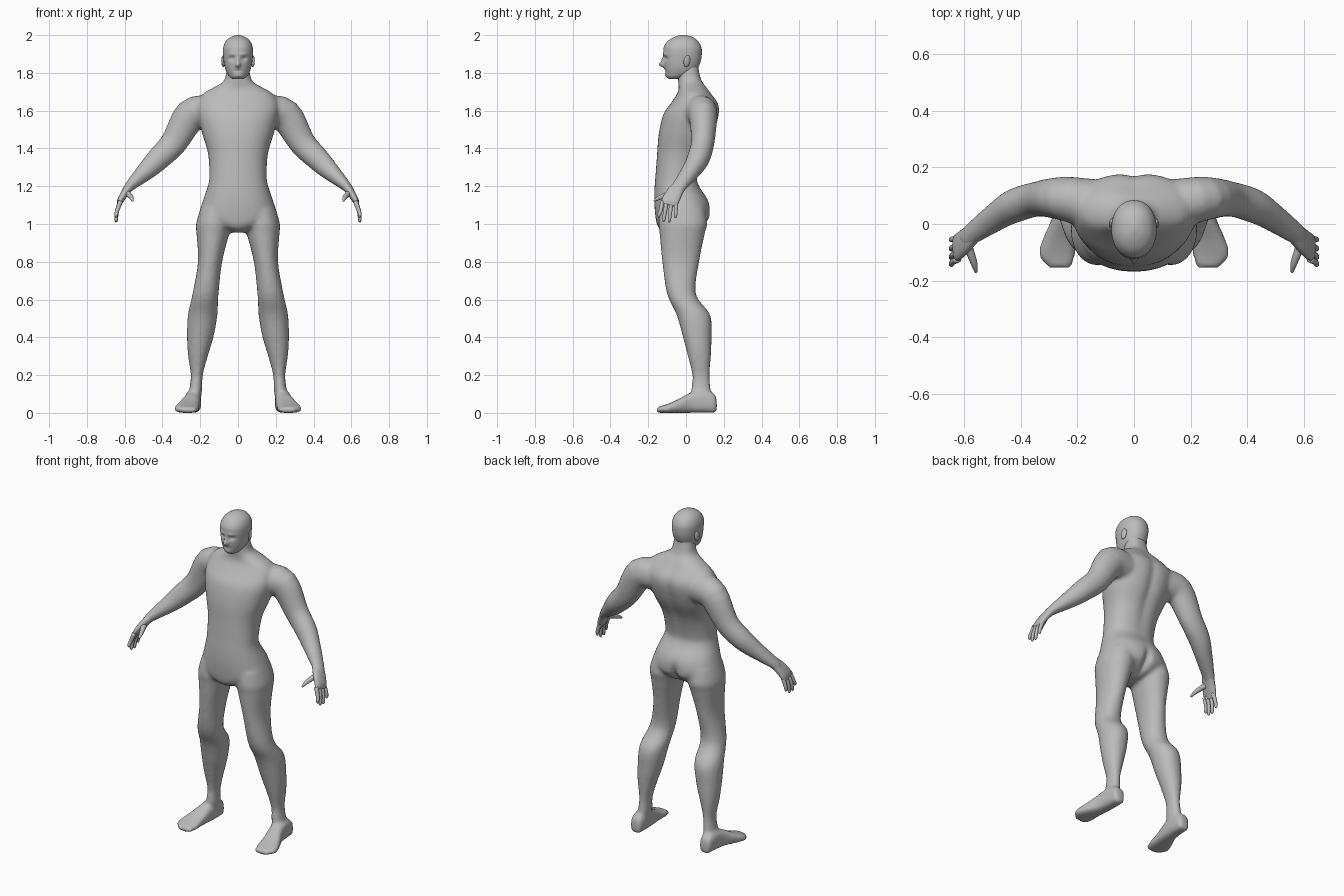
import bpy, bmesh, math
from mathutils import Vector, Matrix

grey = bpy.data.materials.new("plain grey")
grey.diffuse_color = (0.5, 0.5, 0.5, 1)


def spline(rows, steps):
    """Catmull-Rom interpolation through rows of numbers."""
    out = []
    for i in range(len(rows) - 1):
        p0, p1, p2, p3 = (rows[max(0, min(len(rows) - 1, i + k))] for k in (-1, 0, 1, 2))
        for s in range(steps):
            t = s / steps
            out.append([0.5 * (2 * b + (c - a) * t + (2 * a - 5 * b + 4 * c - d) * t * t
                        + (3 * b - a - 3 * c + d) * t ** 3)
                        for a, b, c, d in zip(p0, p1, p2, p3)])
    return out + [list(rows[-1])]


def loft(bm, rings, n=24, power=2.0, side=1, bumps=()):
    """Skin closed rings given as (centre, half axis u, half axis v)."""
    loops = []
    for c, u, v in rings:
        loop = []
        for k in range(n):
            a = 2 * math.pi * k / n
            cu, sv = math.cos(a), math.sin(a)
            p = c + u * math.copysign(abs(cu) ** (2 / power), cu) \
                  + v * math.copysign(abs(sv) ** (2 / power), sv)
            for bx, bz, sx, sz, dy, face in bumps:
                if (p.y - c.y) * face > 0:
                    p.y += dy * math.exp(-((p.x - bx) / sx) ** 2 - ((p.z - bz) / sz) ** 2)
            loop.append(bm.verts.new((p.x * side, p.y, p.z)))
        loops.append(loop)
    for a, b in zip(loops, loops[1:]):
        for k in range(n):
            bm.faces.new((a[k], a[(k + 1) % n], b[(k + 1) % n], b[k]))
    bm.faces.new(loops[0])
    bm.faces.new(loops[-1])


def upright(rows, steps=4):
    """Rows of z, centre x, half width, front y, back y."""
    return [(Vector((x, (f + b) / 2, z)), Vector((w, 0, 0)), Vector((0, (b - f) / 2, 0)))
            for z, x, w, f, b in spline(rows, steps)]


def limb(rows, steps=4):
    """Rows of x, y, z, radius, radius along y; rings lie square to the path."""
    pts = spline(rows, steps)
    rings = []
    for i, (x, y, z, r, ry) in enumerate(pts):
        t = Vector(pts[min(i + 1, len(pts) - 1)][:3]) - Vector(pts[max(i - 1, 0)][:3])
        t.normalize()
        v = Vector((0, 1, 0))
        v = (v - t * v.dot(t)).normalized()
        rings.append((Vector((x, y, z)), t.cross(v) * r, v * ry))
    return rings


def finish(bm, name):
    bmesh.ops.recalc_face_normals(bm, faces=bm.faces)
    mesh = bpy.data.meshes.new(name)
    bm.to_mesh(mesh)
    bm.free()
    for f in mesh.polygons:
        f.use_smooth = True
    mesh.materials.append(grey)
    ob = bpy.data.objects.new(name, mesh)
    bpy.context.collection.objects.link(ob)
    return ob


# Torso and neck, with spine groove and seat cleft
torso = [(0.955, 0, 0.03, -0.10, 0.03), (0.975, 0, 0.08, -0.14, 0.07),
         (1.0, 0, 0.15, -0.155, 0.10), (1.04, 0, 0.205, -0.162, 0.128),
         (1.12, 0, 0.187, -0.168, 0.12), (1.2, 0, 0.16, -0.166, 0.07),
         (1.25, 0, 0.152, -0.162, 0.062), (1.37, 0, 0.158, -0.153, 0.095),
         (1.48, 0, 0.19, -0.144, 0.15), (1.58, 0, 0.215, -0.12, 0.178),
         (1.64, 0, 0.215, -0.08, 0.172), (1.69, 0, 0.185, -0.047, 0.135),
         (1.725, 0, 0.125, -0.038, 0.11), (1.755, 0, 0.077, -0.042, 0.087),
         (1.80, 0, 0.063, -0.042, 0.072), (1.86, 0, 0.055, -0.04, 0.062)]
body = bmesh.new()
loft(body, upright(torso), 48, 2.25, 1,
     [(0, 1.5, 0.03, 0.2, -0.016, 1), (0, 1.02, 0.018, 0.06, -0.035, 1)])

# Legs, feet and arms
leg = [(1.08, 0.115, 0.085, -0.14, 0.10), (1.0, 0.128, 0.094, -0.146, 0.112),
       (0.95, 0.133, 0.087, -0.14, 0.10), (0.8, 0.148, 0.064, -0.126, 0.07),
       (0.63, 0.172, 0.069, -0.10, 0.052), (0.52, 0.187, 0.078, -0.05, 0.128),
       (0.4, 0.2, 0.07, -0.016, 0.135), (0.3, 0.212, 0.052, 0.01, 0.132),
       (0.2, 0.218, 0.032, 0.033, 0.125), (0.12, 0.224, 0.034, 0.028, 0.132),
       (0.06, 0.232, 0.033, 0.03, 0.14)]
foot = [(0.163, 0.235, 0.024, 0.06), (0.15, 0.236, 0.036, 0.10),
        (0.09, 0.237, 0.042, 0.12), (0.02, 0.244, 0.046, 0.105),
        (-0.05, 0.263, 0.058, 0.068), (-0.11, 0.272, 0.064, 0.043),
        (-0.155, 0.26, 0.038, 0.03)]
arm = [(0.15, 0.07, 1.59, 0.09, 0.09), (0.25, 0.09, 1.575, 0.088, 0.077),
       (0.34, 0.088, 1.43, 0.071, 0.062), (0.42, 0.065, 1.347, 0.063, 0.06),
       (0.48, 0.03, 1.287, 0.052, 0.051), (0.573, -0.035, 1.2, 0.028, 0.04),
       (0.60, -0.06, 1.165, 0.02, 0.038)]
for side in (1, -1):
    loft(body, upright(leg), 28, 2.1, side)
    loft(body, limb(arm), 28, 2.0, side)
    loft(body, [(Vector((x, y, top / 2)), Vector((w, 0, 0)), Vector((0, 0, top / 2)))
                for y, x, w, top in spline(foot, 4)], 32, 2.8, side)
fused = finish(body, "body")
remesh = fused.modifiers.new("fuse", 'REMESH')
remesh.mode = 'VOXEL'
remesh.voxel_size = 0.011
remesh.use_smooth_shade = True
soften = fused.modifiers.new("soften", 'SMOOTH')
soften.factor = 0.5
soften.iterations = 5

# Head: shaped skull with sockets, brow, nose, mouth and chin
skull = [(1.768, 0, 0.03, -0.092, -0.03), (1.78, 0, 0.046, -0.102, 0.0),
         (1.80, 0, 0.059, -0.109, 0.045), (1.83, 0, 0.07, -0.114, 0.066),
         (1.87, 0, 0.077, -0.118, 0.08), (1.91, 0, 0.08, -0.12, 0.084),
         (1.94, 0, 0.077, -0.116, 0.08), (1.97, 0, 0.063, -0.095, 0.062),
         (1.99, 0, 0.038, -0.062, 0.034), (2.0, 0, 0.01, -0.03, 0.0)]
features = [(0, 1.843, 0.012, 0.013, -0.028, -1), (0, 1.868, 0.009, 0.016, -0.012, -1),
            (0, 1.811, 0.022, 0.004, 0.005, -1), (0, 1.785, 0.02, 0.01, -0.005, -1)]
for s in (1, -1):
    features += [(s * 0.032, 1.876, 0.016, 0.011, 0.012, -1),
                 (s * 0.03, 1.899, 0.022, 0.008, -0.005, -1)]
head = bmesh.new()
loft(head, upright(skull, 6), 64, 2.15, 1, features)
finish(head, "head")

# Ears
ears = bmesh.new()
for s in (1, -1):
    place = Matrix.Translation((s * 0.079, 0.005, 1.862)) @ Matrix.Rotation(-0.2, 4, 'X') \
        @ Matrix.Rotation(s * 0.35, 4, 'Z') @ Matrix.Diagonal((0.008, 0.018, 0.032, 1))
    bmesh.ops.create_uvsphere(ears, u_segments=14, v_segments=8, radius=1, matrix=place)
finish(ears, "ears")

# Hands: palm, four fingers and a thumb
palm = [(0.565, -0.03, 1.208, 0.024, 0.034), (0.595, -0.058, 1.17, 0.021, 0.042),
        (0.622, -0.082, 1.125, 0.017, 0.046), (0.63, -0.09, 1.1, 0.011, 0.042)]
knuckles = [(-0.125, -0.143, 1.035), (-0.102, -0.118, 1.012),
            (-0.077, -0.088, 1.01), (-0.053, -0.055, 1.032)]
thumb = [(0.588, -0.075, 1.165, 0.016, 0.018), (0.573, -0.115, 1.15, 0.014, 0.014),
         (0.563, -0.145, 1.137, 0.011, 0.011), (0.558, -0.17, 1.122, 0.005, 0.005)]
hands = bmesh.new()
for side in (1, -1):
    loft(hands, limb(palm), 20, 2.4, side)
    loft(hands, limb(thumb, 3), 10, 2.0, side)
    for base, tip, low in knuckles:
        mid = (base + tip) / 2
        loft(hands, limb([(0.622, base, 1.12, 0.013, 0.012),
                          (0.64, mid, 1.07, 0.011, 0.0105),
                          (0.645, tip, low + 0.012, 0.009, 0.009),
                          (0.643, tip, low, 0.004, 0.004)], 3), 10, 2.0, side)
finish(hands, "hands")
